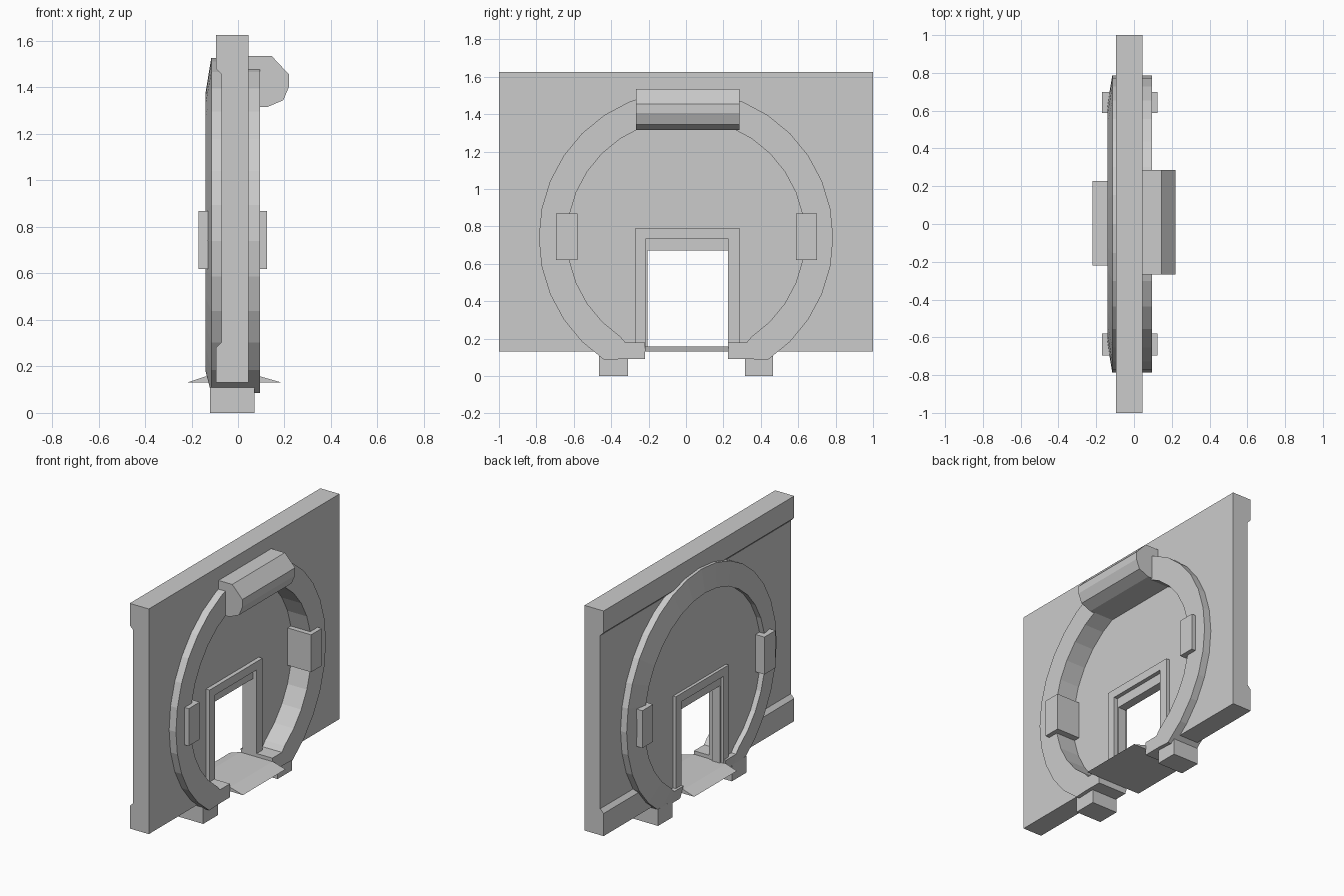
import bpy, bmesh, math

if "Cube" in bpy.data.objects:
    bpy.data.objects.remove(bpy.data.objects["Cube"])

grey = bpy.data.materials.new("light_grey")
grey.diffuse_color = (0.6, 0.6, 0.6, 1)
grey.use_nodes = True
grey.node_tree.nodes["Principled BSDF"].inputs["Base Color"].default_value = grey.diffuse_color

CZ = 0.74                                   # height of the ring centre
ANGLES = [math.radians(-56.25 + 11.25 * i) for i in range(27)]


def finish(bm, name):
    bmesh.ops.recalc_face_normals(bm, faces=bm.faces)
    me = bpy.data.meshes.new(name)
    bm.to_mesh(me)
    bm.free()
    ob = bpy.data.objects.new(name, me)
    bpy.context.collection.objects.link(ob)
    me.materials.append(grey)
    return ob


def prism(name, pts, lo, hi, axis):
    """Extrude a flat outline: (y, z) along x, or (x, z) along y."""
    bm = bmesh.new()
    place = (lambda p, d: (d, p[0], p[1])) if axis == "x" else (lambda p, d: (p[0], d, p[1]))
    a = [bm.verts.new(place(p, lo)) for p in pts]
    b = [bm.verts.new(place(p, hi)) for p in pts]
    n = len(pts)
    bm.faces.new(a)
    bm.faces.new(b[::-1])
    for i in range(n):
        j = (i + 1) % n
        bm.faces.new((a[i], b[i], b[j], a[j]))
    return finish(bm, name)


def box(name, x0, x1, y0, y1, z0, z1):
    return prism(name, [(y0, z0), (y1, z0), (y1, z1), (y0, z1)], x0, x1, "x")


def arc(r):
    return [(r * math.cos(a), CZ + r * math.sin(a)) for a in ANGLES]


# Wall slab, with thicker top and bottom bands on the back
wall = prism("wall", [(0.045, 0.13), (0.045, 1.625), (-0.095, 1.625), (-0.095, 1.48),
                      (-0.07, 1.455), (-0.07, 0.305), (-0.095, 0.28), (-0.095, 0.13)],
             -1, 1, "y")

# Round opening in the wall, hidden behind the ring
cutter = prism("wall_cutter", [(0.7 * math.cos(i * math.pi / 16), CZ + 0.7 * math.sin(i * math.pi / 16))
                               for i in range(32)], -0.3, 0.3, "x")
mod = wall.modifiers.new("opening", "BOOLEAN")
mod.operation = "DIFFERENCE"
mod.solver = "EXACT"
mod.object = cutter
bpy.context.view_layer.objects.active = wall
bpy.ops.object.modifier_apply(modifier=mod.name)
bpy.data.objects.remove(cutter)

# Open ring with flat feet and a sloped back face
inner = [(0.225, 0.18), (0.325, 0.18)] + arc(0.635) + [(-0.325, 0.18), (-0.22, 0.18)]
outer = [(0.225, 0.09), (0.35, 0.09)] + arc(0.787) + [(-0.35, 0.09), (-0.22, 0.09)]
bm = bmesh.new()
rows = []
for i, o in zip(inner, outer):
    rows.append([bm.verts.new((x, *p)) for x, p in
                 ((-0.14, i), (0.095, i), (0.095, o), (-0.115, o))])
for r, s in zip(rows, rows[1:]):
    for k in range(4):
        m = (k + 1) % 4
        bm.faces.new((r[k], r[m], s[m], s[k]))
bm.faces.new(rows[0])
bm.faces.new(rows[-1][::-1])
finish(bm, "ring")

# Recessed panel inside the ring, with the doorway
prism("inner_panel", [(0.225, 0.13), (0.34, 0.13)] + arc(0.7) +
      [(-0.34, 0.13), (-0.205, 0.13), (-0.205, 0.67), (0.225, 0.67)], -0.105, -0.047, "x")

# Door frames on both sides of the panel
frame = [(0.225, 0.14), (0.285, 0.14), (0.285, 0.79), (-0.27, 0.79),
         (-0.27, 0.14), (-0.215, 0.14), (-0.215, 0.735), (0.225, 0.735)]
prism("door_frame_front", frame, -0.047, -0.02, "x")
prism("door_frame_back", frame, -0.125, -0.105, "x")

# Threshold with a ramp at each side
prism("threshold", [(-0.22, 0.13), (0.19, 0.13), (0.095, 0.157), (-0.14, 0.157)],
      -0.22, 0.228, "y")

# Rounded housing over the top of the ring
prism("top_housing", [(-0.047, 1.315), (0.125, 1.315), (0.195, 1.345), (0.22, 1.405),
                      (0.22, 1.455), (0.145, 1.535), (-0.03, 1.535)], -0.268, 0.285, "y")

# Side blocks and feet
for side, y0, y1 in (("left", -0.695, -0.58), ("right", 0.588, 0.7)):
    box("side_block_" + side, -0.17, 0.125, y0, y1, 0.62, 0.868)
for side, y0, y1 in (("left", -0.465, -0.31), ("right", 0.315, 0.465)):
    box("foot_" + side, -0.12, 0.07, y0, y1, 0, 0.11)
